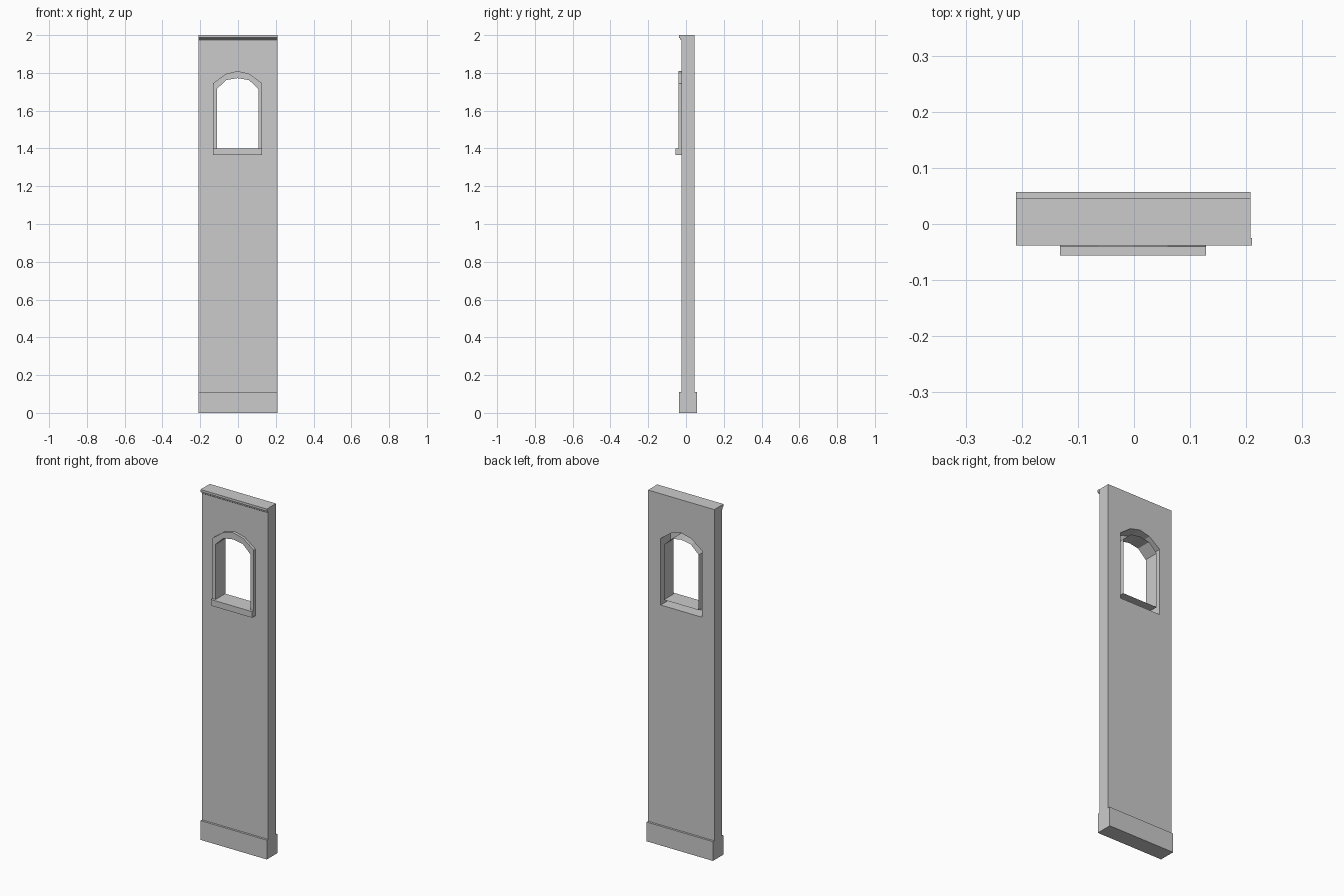
import bpy, bmesh

if "Cube" in bpy.data.objects:
    bpy.data.objects.remove(bpy.data.objects["Cube"])

XL, XR = -0.21, 0.208            # wall sides
FRONT, BACK = -0.025, 0.045      # wall faces
CX = -0.002                      # window centre


def make(name, bm):
    bmesh.ops.recalc_face_normals(bm, faces=bm.faces)
    mesh = bpy.data.meshes.new(name)
    bm.to_mesh(mesh)
    bm.free()
    obj = bpy.data.objects.new(name, mesh)
    bpy.context.collection.objects.link(obj)
    return obj


def prism(name, pts, direction):
    """Extrude a closed outline of 3D points along a direction."""
    bm = bmesh.new()
    face = bm.faces.new([bm.verts.new(p) for p in pts])
    res = bmesh.ops.extrude_face_region(bm, geom=[face], use_keep_orig=True)
    verts = [g for g in res["geom"] if isinstance(g, bmesh.types.BMVert)]
    bmesh.ops.translate(bm, verts=verts, vec=direction)
    return make(name, bm)


def box(name, x0, x1, y0, y1, z0, z1):
    pts = [(x0, y0, z0), (x1, y0, z0), (x1, y1, z0), (x0, y1, z0)]
    return prism(name, pts, (0, 0, z1 - z0))


def arch(half, bottom, spring, mid, shoulder, top):
    """Five-point arched window outline in x, z."""
    right = [(half, bottom), (half, spring), (mid, shoulder)]
    left = [(-x, z) for x, z in reversed(right)]
    return [(CX + x, z) for x, z in right + [(0, top)] + left]


outer = arch(0.13, 1.365, 1.745, 0.062, 1.795, 1.81)
inner = arch(0.11, 1.40, 1.715, 0.06, 1.762, 1.772)

# Wall slab with the arched opening cut through
wall = box("wall", XL, XR, FRONT, BACK, 0, 2)
cutter = prism("opening_cutter", [(x, -0.2, z) for x, z in outer], (0, 0.4, 0))
cutter.hide_render = True
mod = wall.modifiers.new("opening", "BOOLEAN")
mod.operation = "DIFFERENCE"
mod.solver = "EXACT"
mod.object = cutter
bpy.context.view_layer.objects.active = wall
bpy.ops.object.modifier_apply(modifier=mod.name)
bpy.data.objects.remove(cutter)

# Plinth at the foot
box("plinth", XL, XR, -0.037, 0.057, 0, 0.11)

# Window frame: outer edge, front face and a thin reveal running to the back
bm = bmesh.new()
layers = [(outer, FRONT), (outer, -0.041), (inner, -0.041), (inner, BACK)]
rings = [[bm.verts.new((x, y, z)) for x, z in pts] for pts, y in layers]
n = len(outer)
for a, b in zip(rings, rings[1:]):
    for i in range(n):
        j = (i + 1) % n
        bm.faces.new((a[i], a[j], b[j], b[i]))
make("window_frame", bm)

# Window sill
box("window_sill", CX - 0.13, CX + 0.13, -0.056, FRONT, 1.365, 1.40)

# Stepped moulding along the top of the front
profile = [(FRONT, 1.973), (-0.030, 1.977), (-0.031, 1.983),
           (-0.038, 1.987), (-0.038, 2.0), (FRONT, 2.0)]
prism("top_moulding", [(-0.21, y, z) for y, z in profile], (0.42, 0, 0))
